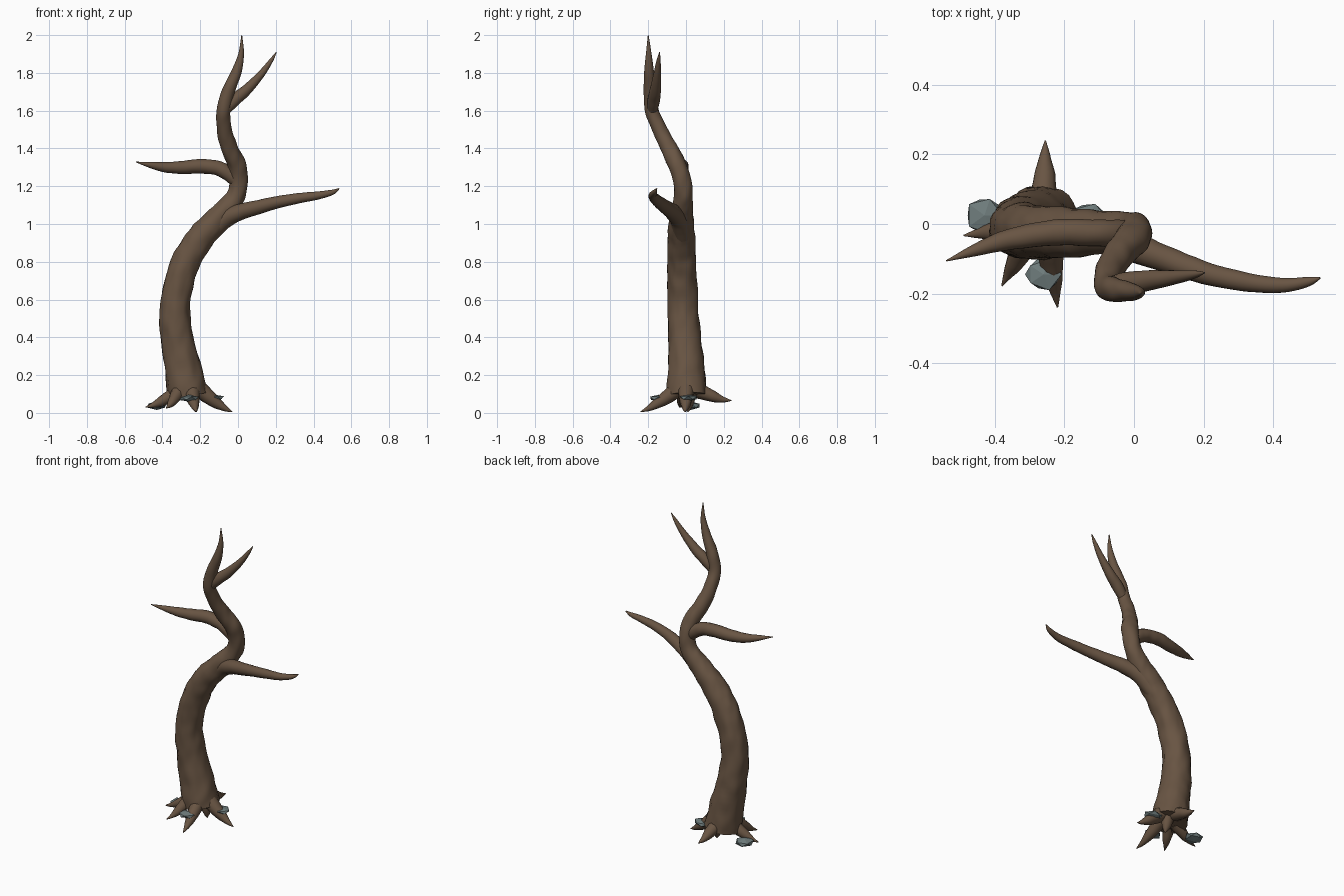
import bpy, bmesh, math, random
from mathutils import Vector, noise

random.seed(4)
if "Cube" in bpy.data.objects:
    bpy.data.objects.remove(bpy.data.objects["Cube"])


def material(name, colour):
    m = bpy.data.materials.new(name)
    m.use_nodes = True
    m.diffuse_color = (*colour, 1)
    m.node_tree.nodes["Principled BSDF"].inputs["Base Color"].default_value = (*colour, 1)
    return m


BARK = material("brown bark", (0.14, 0.09, 0.056))
STONE = material("grey stone", (0.16, 0.205, 0.205))


def finish(name, bm, mat):
    bmesh.ops.recalc_face_normals(bm, faces=bm.faces)
    mesh = bpy.data.meshes.new(name)
    bm.to_mesh(mesh)
    bm.free()
    mesh.materials.append(mat)
    ob = bpy.data.objects.new(name, mesh)
    bpy.context.collection.objects.link(ob)
    return ob


def spline(points, steps):
    """Smooth x, y, z, radius samples passing through the points."""
    p = [Vector(q) for q in points]
    p = [2 * p[0] - p[1]] + p + [2 * p[-1] - p[-2]]
    out = []
    for a, b, c, d in zip(p, p[1:], p[2:], p[3:]):
        for i in range(steps):
            t = i / steps
            out.append(0.5 * (2 * b + (c - a) * t + (2 * a - 5 * b + 4 * c - d) * t**2
                              + (3 * b - a - 3 * c + d) * t**3))
    return out + [p[-2]]


def limb(name, points, sides=16, steps=6, rough=0.0):
    """Tapering tube that follows a curved path, with bumpy bark."""
    samples = spline(points, steps)
    centres = [s.xyz for s in samples]
    bm = bmesh.new()
    rings, old, across = [], None, None
    for i, (c, s) in enumerate(zip(centres, samples)):
        along = (centres[min(i + 1, len(centres) - 1)] - centres[max(i - 1, 0)]).normalized()
        if old is None:
            across = along.orthogonal().normalized()
        else:
            across = old.rotation_difference(along) @ across
        old = along
        other = along.cross(across)
        ring = []
        for k in range(sides):
            a = math.tau * k / sides
            out = across * math.cos(a) + other * math.sin(a)
            v = c + out * s.w
            bump = noise.noise(Vector((v.x * 28, v.y * 28, v.z * 11)))
            ring.append(bm.verts.new(v + out * bump * rough * s.w))
        rings.append(ring)
    for r, q in zip(rings, rings[1:]):
        for k in range(sides):
            n = (k + 1) % sides
            bm.faces.new((r[k], r[n], q[n], q[k]))
    bm.faces.new(rings[0])
    bm.faces.new(rings[-1])
    ob = finish(name, bm, BARK)
    bpy.ops.object.select_all(action="DESELECT")
    ob.select_set(True)
    bpy.context.view_layer.objects.active = ob
    bpy.ops.object.shade_smooth_by_angle(angle=math.radians(50))
    return ob


# Trunk, running up into the main tip
limb("trunk", [
    (-.265, .005, .09, .107), (-.285, .002, .2, .1), (-.32, -.005, .38, .088),
    (-.335, -.015, .54, .081), (-.31, -.02, .7, .079), (-.26, -.022, .83, .076),
    (-.18, -.025, .95, .071), (-.08, -.022, 1.06, .061), (-.015, -.015, 1.14, .05),
    (.004, -.018, 1.22, .048), (-.005, -.045, 1.31, .048), (-.045, -.09, 1.4, .045),
    (-.073, -.14, 1.5, .039), (-.076, -.18, 1.6, .037), (-.052, -.19, 1.7, .034),
    (-.01, -.195, 1.8, .027), (.016, -.197, 1.9, .015), (.02, -.2, 2.0, .002),
], sides=28, steps=7, rough=0.09)

# Branches
limb("upper_fork", [
    (-.075, -.18, 1.59, .025), (-.025, -.172, 1.65, .033), (.045, -.162, 1.71, .029),
    (.12, -.153, 1.79, .02), (.175, -.145, 1.865, .011), (.203, -.14, 1.91, .002),
], rough=0.05)
limb("left_branch", [
    (-.16, -.02, .94, .05), (-.08, -.035, 1.02, .05), (.01, -.07, 1.063, .043),
    (.11, -.108, 1.09, .037), (.22, -.145, 1.118, .032), (.33, -.168, 1.138, .027),
    (.43, -.176, 1.152, .021), (.5, -.166, 1.168, .014), (.535, -.155, 1.187, .003),
], rough=0.05)
limb("right_branch", [
    (.0, -.025, 1.22, .034), (-.05, -.026, 1.265, .039), (-.11, -.026, 1.296, .039),
    (-.2, -.023, 1.306, .038), (-.29, -.032, 1.3, .035), (-.38, -.05, 1.3, .028),
    (-.46, -.076, 1.312, .017), (-.54, -.106, 1.328, .002),
], rough=0.05)

# Roots spreading out under the trunk: start, tip and thickness
ROOTS = {
    "back_root": ((-.26, .06, .12), (-.255, .24, .065), .036),
    "front_root": ((-.245, -.05, .12), (-.22, -.24, .006), .036),
    "front_right_root": ((-.31, -.05, .12), (-.38, -.178, .025), .032),
    "right_root": ((-.32, -.01, .11), (-.49, -.033, .03), .034),
    "left_root": ((-.2, .0, .12), (-.03, -.005, .005), .038),
    "lower_root": ((-.24, .02, .12), (-.225, .01, .005), .036),
}
for name, (start, tip, r) in ROOTS.items():
    a, b = Vector(start), Vector(tip)
    mid = a.lerp(b, .45) + Vector((0, 0, -.008))
    low = a.lerp(b, .75) + Vector((0, 0, -.008))
    limb(name, [(*a, r * 1.2), (*mid, r * .85), (*low, r * .45), (*b, .002)],
         sides=10, steps=4, rough=0.1)

# Flat faceted stones lying among the roots
STONES = {
    "right_stone": ((-.43, .025, .038), (.058, .058, .024)),
    "front_stone": ((-.26, -.145, .077), (.055, .05, .018)),
    "left_stone": ((-.13, .012, .08), (.062, .05, .018)),
}
for name, (centre, size) in STONES.items():
    bm = bmesh.new()
    bmesh.ops.create_icosphere(bm, subdivisions=1, radius=1)
    for v in bm.verts:
        v.co *= random.uniform(.9, 1.1)
        v.co = Vector(centre) + Vector(c * s for c, s in zip(v.co, size))
    finish(name, bm, STONE)
